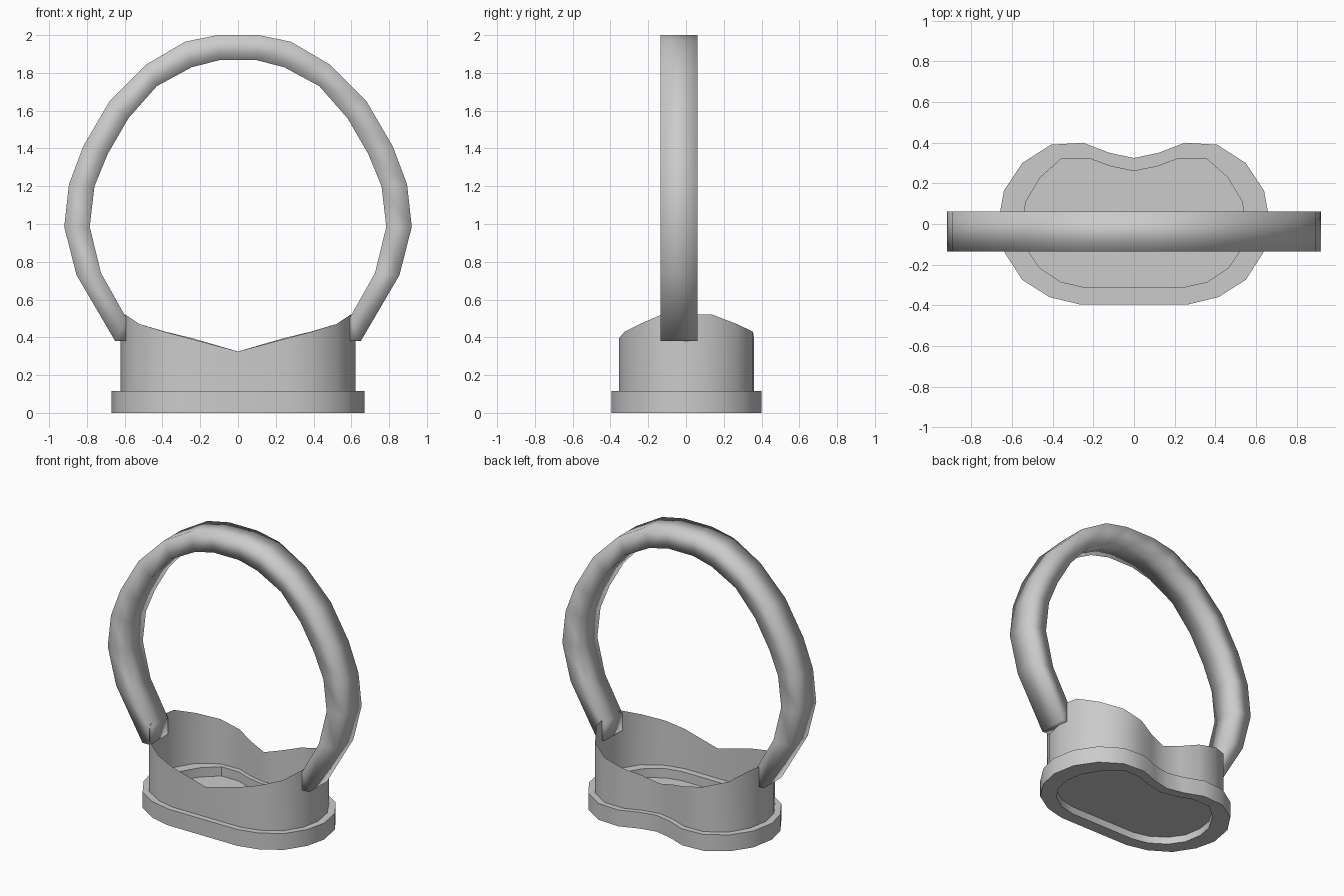
import bpy, bmesh, math

if "Cube" in bpy.data.objects:
    bpy.data.objects.remove(bpy.data.objects["Cube"])


def make_object(name, bm, angle):
    mesh = bpy.data.meshes.new(name)
    bm.to_mesh(mesh)
    bm.free()
    obj = bpy.data.objects.new(name, mesh)
    bpy.context.collection.objects.link(obj)
    bpy.ops.object.select_all(action='DESELECT')
    obj.select_set(True)
    bpy.context.view_layer.objects.active = obj
    bpy.ops.object.shade_smooth_by_angle(angle=math.radians(angle))
    return obj


def mirrored(half):
    """Right half (front centre to back centre) -> full counterclockwise loop."""
    return half + [(-x, *rest) for x, *rest in reversed(half[1:-1])]


def band(bm, lo, hi):
    n = len(lo)
    for i in range(n):
        j = (i + 1) % n
        bm.faces.new((lo[i], lo[j], hi[j], hi[i]))


# Kidney outlines: outer foot, wall (with its top height), inner opening
outer = mirrored([(0, -.395), (.27, -.395), (.415, -.36), (.55, -.275), (.637, -.14), (.67, 0),
                  (.64, .165), (.55, .30), (.41, .39), (.25, .40), (.12, .35), (0, .325)])
wall = mirrored([(0, -.355, .325), (.26, -.355, .395), (.39, -.325, .43), (.52, -.245, .47),
                 (.595, -.13, .52), (.622, 0, .52), (.597, .14, .52), (.52, .27, .47),
                 (.385, .355, .43), (.24, .36, .395), (.12, .315, .36), (0, .29, .325)])
inner = mirrored([(0, -.31), (.25, -.31), (.36, -.285), (.465, -.215), (.53, -.12), (.55, 0),
                  (.532, .11), (.46, .23), (.355, .323), (.22, .323), (.12, .285), (0, .26)])

# Bezel: foot with ledges, thin wavy wall, recessed floor
bm = bmesh.new()


def loop(points, z=None):
    return [bm.verts.new((p[0], p[1], p[2] if z is None else z)) for p in points]


inner_low, inner_floor, inner_high = loop(inner, 0), loop(inner, .05), loop(inner, .115)
outer_low, outer_high = loop(outer, 0), loop(outer, .115)
wall_low, wall_top = loop(wall, .115), loop(wall)
for lo, hi in ((inner_low, outer_low), (outer_low, outer_high), (outer_high, wall_low),
               (wall_low, wall_top), (wall_low, inner_high), (inner_high, inner_floor),
               (inner_floor, inner_low)):
    band(bm, lo, hi)
bm.faces.new(inner_floor)
make_object("kidney_bezel", bm, 40)

# Ring band: rectangular sections spanning outer (x, z) to inner (x, z) stations
stations = [((.11, 2.0), (.10, 1.867)), ((.28, 1.965), (.245, 1.83)), ((.485, 1.845), (.43, 1.73)),
            ((.68, 1.65), (.58, 1.56)), ((.82, 1.41), (.69, 1.37)), ((.895, 1.21), (.76, 1.20)),
            ((.92, .985), (.785, .985)), ((.855, .73), (.725, .74)), ((.65, .38), (.59, .50))]
Y_FRONT, Y_BACK = -.135, .062
bm = bmesh.new()


def section(o, i, sign):
    return [bm.verts.new((sign * x, y, z)) for (x, z), y in
            ((o, Y_FRONT), (o, Y_BACK), (i, Y_BACK), (i, Y_FRONT))]


def notched_end(s, sign):
    # Flat underside and upright inner face where the band laps over the wall
    front, back = (bm.verts.new((sign * .59, y, .38)) for y in (Y_FRONT, Y_BACK))
    for face in ((s[0], s[1], back, front), (s[2], s[3], front, back),
                 (s[0], s[3], front), (s[1], s[2], back)):
        bm.faces.new(face)


rings = [section(o, i, -1) for o, i in reversed(stations)]
rings += [section(o, i, 1) for o, i in stations]
for a, b in zip(rings, rings[1:]):
    band(bm, a, b)
notched_end(rings[0], -1)
notched_end(rings[-1], 1)
bmesh.ops.recalc_face_normals(bm, faces=bm.faces)
make_object("ring_band", bm, 110)
